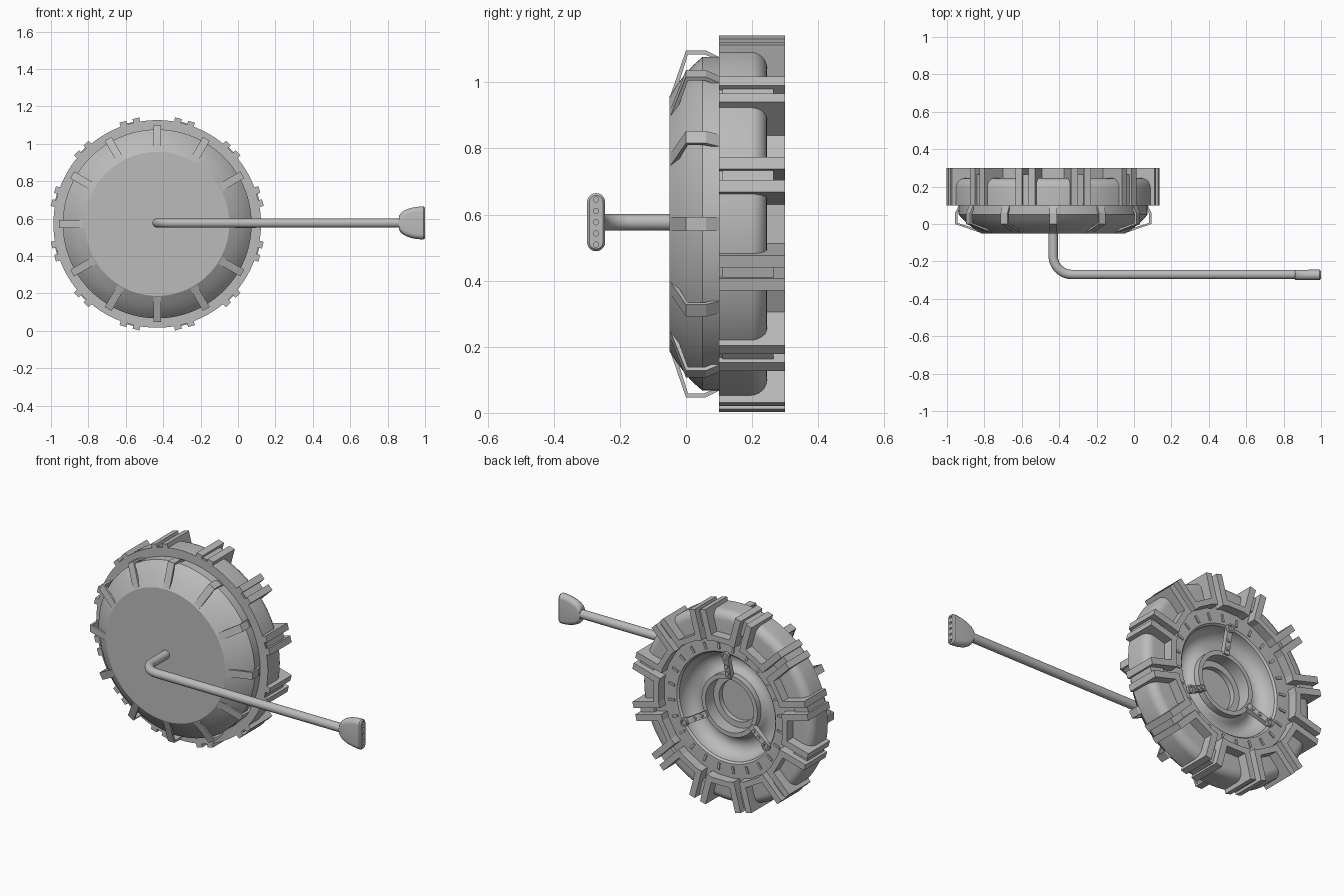
import bpy, bmesh, math
from mathutils import Vector

cube = bpy.data.objects.get("Cube")
if cube:
    bpy.data.objects.remove(cube)

grey = bpy.data.materials.new("plain_grey")
grey.use_nodes = True
colour = (0.5, 0.5, 0.5, 1)
grey.diffuse_color = colour
grey.node_tree.nodes["Principled BSDF"].inputs["Base Color"].default_value = colour

CX, CZ = -0.432, 0.572      # wheel axis
TAU = math.tau


def finish(name, bm, smooth=True):
    bmesh.ops.recalc_face_normals(bm, faces=bm.faces)
    mesh = bpy.data.meshes.new(name)
    bm.to_mesh(mesh)
    bm.free()
    mesh.materials.append(grey)
    ob = bpy.data.objects.new(name, mesh)
    bpy.context.collection.objects.link(ob)
    if smooth:
        bpy.ops.object.select_all(action='DESELECT')
        ob.select_set(True)
        bpy.context.view_layer.objects.active = ob
        bpy.ops.object.shade_smooth_by_angle(angle=math.radians(24))
    return ob


def polar(r, y, a, off=0.0):
    """Point at radius r along angle a, moved sideways by off."""
    return Vector((CX + r * math.cos(a) - off * math.sin(a), y,
                   CZ + r * math.sin(a) + off * math.cos(a)))


def loft(bm, rings, closed=False, caps=True):
    loops = [[bm.verts.new(p) for p in ring] for ring in rings]
    pairs = list(zip(loops, loops[1:]))
    if closed:
        pairs.append((loops[-1], loops[0]))
    for a, b in pairs:
        for i in range(len(a)):
            j = (i + 1) % len(a)
            bm.faces.new((a[i], a[j], b[j], b[i]))
    if caps and not closed:
        bm.faces.new(loops[0])
        bm.faces.new(loops[-1])


def lathe(bm, profile, steps=96, centre=None, closed=False):
    """Turn an (r, y) profile about the wheel axis or a parallel one."""
    c = centre or Vector((CX, 0, CZ))
    loft(bm, [[(c.x + r * math.cos(TAU * i / steps), y, c.z + r * math.sin(TAU * i / steps))
               for i in range(steps)] for r, y in profile], closed)


def prism(bm, profile, a, width, off=0.0):
    """Extrude an (r, y) outline sideways at angle a."""
    loft(bm, [[polar(r, y, a, off + s * width / 2) for r, y in profile] for s in (-1, 1)])


def box(r0, r1, y0, y1):
    return [(r0, y0), (r1, y0), (r1, y1), (r0, y1)]


# Front cover: flat disc with a crisp rim, then a curved flank
bm = bmesh.new()
lathe(bm, [(0.385, -0.05), (0.422, -0.026), (0.457, 0), (0.483, 0.025), (0.505, 0.05), (0.505, 0.11)])
finish("front_cover", bm)

# Tyre body with rounded shoulder, rear bowl and stepped hub
shoulder = [(0.505 + 0.05 * math.cos(t * math.pi / 12), 0.195 + 0.05 * math.sin(t * math.pi / 12))
            for t in range(7)]
bowl = [(0.24 + 0.07 * math.cos(t * math.pi / 16), 0.235 - 0.085 * math.sin(t * math.pi / 16))
        for t in range(13)]
hub = [(0.18, 0.18), (0.18, 0.215), (0.155, 0.215), (0.155, 0.14), (0.12, 0.14), (0.12, 0.05)]
bm = bmesh.new()
lathe(bm, [(0.49, 0.1), (0.555, 0.1)] + shoulder + [(0.32, 0.245)] + bowl + hub)
finish("tyre_and_hub", bm)

# Twelve bent straps over the cover
strap = [(0.38, -0.05), (0.525, 0), (0.525, 0.06), (0.505, 0.1),
         (0.494, 0.1), (0.513, 0.055), (0.513, 0.006), (0.38, -0.036)]
bm = bmesh.new()
for k in range(12):
    prism(bm, strap, k * TAU / 12, 0.042)
finish("cover_straps", bm, False)

# Paired tread lugs, filler ribs between them and cross bars on the sidewall
lug = [(0.49, 0.1), (0.575, 0.1), (0.575, 0.3), (0.4, 0.3), (0.4, 0.23), (0.49, 0.23)]
bm = bmesh.new()
for k in range(12):
    gap = (k + 0.5) * TAU / 12
    for side in (-1, 1):
        prism(bm, lug, gap, 0.037, side * 0.036)
    prism(bm, box(0.47, 0.56, 0.11, 0.265), gap, 0.036)
    prism(bm, box(0.4, 0.432, 0.23, 0.3), k * TAU / 12, 0.118)
finish("tread_lugs", bm, False)

# Short radial ribs around the sidewall
bm = bmesh.new()
for k in range(24):
    prism(bm, box(0.335, 0.375, 0.24, 0.251), (k + 0.5) * TAU / 24, 0.013)
finish("sidewall_ribs", bm, False)

# Three hub brackets with bolts and end rings
bracket = [(0.165, 0.2), (0.19, 0.2), (0.325, 0.235), (0.325, 0.25), (0.28, 0.25), (0.165, 0.225)]
arms, bolts = bmesh.new(), bmesh.new()
for k in range(3):
    a = TAU / 4 + k * TAU / 3
    prism(arms, bracket, a, 0.034)
    for r, y in ((0.195, 0.222), (0.24, 0.231)):
        lathe(bolts, [(0.011, y), (0.011, y + 0.018)], 12, polar(r, 0, a))
    lathe(bolts, [(0.024, 0.245), (0.024, 0.262), (0.015, 0.262), (0.015, 0.245)],
          20, polar(0.305, 0, a), True)
finish("hub_brackets", arms, False)
finish("bracket_bolts", bolts)

# Bent crank tube
path = [(CX, -0.045)]
for t in range(13):
    a = t * math.pi / 24
    path.append((CX + 0.1 - 0.1 * math.cos(a), -0.17 - 0.1 * math.sin(a)))
path.append((0.91, -0.27))
rings = []
for i, (x, y) in enumerate(path):
    p, q = path[max(i - 1, 0)], path[min(i + 1, len(path) - 1)]
    d = Vector((q[0] - p[0], q[1] - p[1], 0)).normalized()
    if i in (1, len(path) - 2):
        d = Vector((0, -1, 0)) if i == 1 else Vector((1, 0, 0))
    side = Vector((-d.y, d.x, 0))
    rings.append([Vector((x, y, 0.577)) + 0.025 * (side * math.cos(TAU * j / 24)
                  + Vector((0, 0, math.sin(TAU * j / 24)))) for j in range(24)])
bm = bmesh.new()
loft(bm, rings)
finish("crank_tube", bm)


# D-shaped grip with a stadium cross-section and a bevelled end
def stadium(x, half, rad, n=10):
    pts = []
    for s in (1, -1):
        for j in range(n + 1):
            a = math.pi * j / n
            pts.append((x, -0.272 + s * rad * math.cos(a),
                        0.577 + s * (half - rad + 0.0005 + rad * math.sin(a))))
    return pts


rings = []
for t in range(11):
    a = t * math.pi / 20
    rings.append(stadium(0.992 - 0.132 * math.cos(a), 0.028 + 0.0595 * math.sin(a),
                         0.0265 + 0.001 * math.sin(a)))
rings.append(stadium(1.0, 0.0805, 0.0205))
bm = bmesh.new()
loft(bm, rings)
grip = finish("grip", bm)

# Five holes along the grip end
bm = bmesh.new()
for k in range(-2, 3):
    loft(bm, [[(x, -0.272 + 0.008 * math.cos(TAU * j / 16), 0.577 + k * 0.034 + 0.008 * math.sin(TAU * j / 16))
               for j in range(16)] for x in (0.98, 1.02)])
cutter = finish("grip_hole_cutter", bm, False)
cutter.hide_render = True
holes = grip.modifiers.new("holes", 'BOOLEAN')
holes.operation = 'DIFFERENCE'
holes.object = cutter
bpy.context.view_layer.objects.active = grip
bpy.ops.object.modifier_apply(modifier="holes")
bpy.data.objects.remove(cutter)
